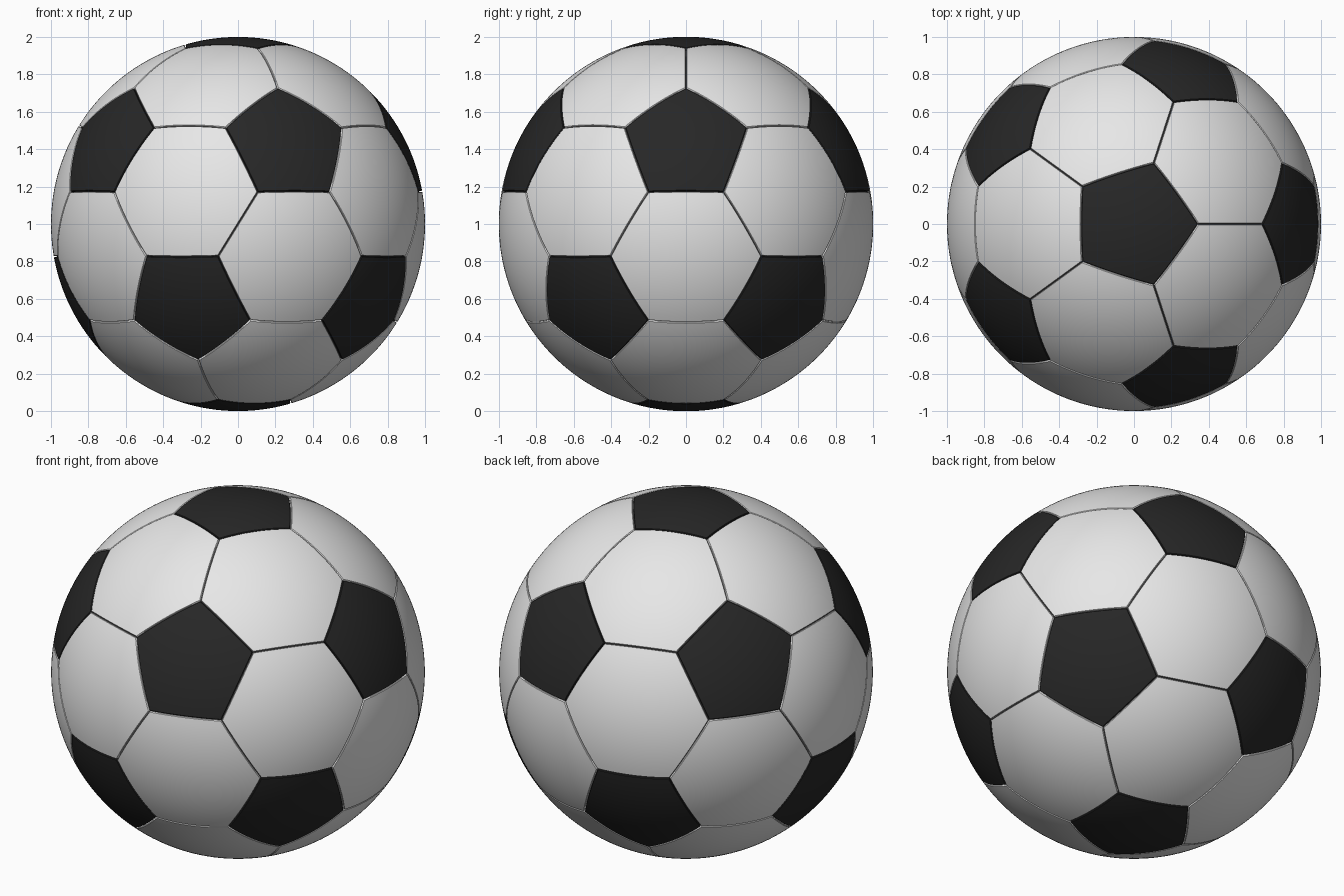
import bpy, bmesh, math
from mathutils import Vector

cube = bpy.data.objects.get("Cube")
if cube:
    bpy.data.objects.remove(cube, do_unlink=True)


def material(name, value, rough):
    mat = bpy.data.materials.new(name)
    mat.use_nodes = True
    colour = (value, value, value, 1)
    mat.diffuse_color = colour
    bsdf = mat.node_tree.nodes["Principled BSDF"]
    bsdf.inputs["Base Color"].default_value = colour
    bsdf.inputs["Roughness"].default_value = rough
    return mat


white = material("white leather", 0.8, 0.5)
black = material("black leather", 0.02, 0.5)
seam = material("dark seam", 0.05, 0.8)

CENTRE = Vector((0, 0, 1))
EDGE = 0.4035      # panel side length on the unit ball
GAP = 0.0025       # half the seam width
LIP = 0.003        # width of the rounded panel edge


def add_object(name, bm, mat):
    mesh = bpy.data.meshes.new(name)
    bm.to_mesh(mesh)
    bm.free()
    mesh.materials.append(mat)
    obj = bpy.data.objects.new(name, mesh)
    obj.location = CENTRE
    bpy.context.collection.objects.link(obj)
    return obj


def panel(name, corners, mat):
    """Curved leather panel with a lip that turns down into the seam."""
    n = len(corners)
    corners = [c.normalized() for c in corners]
    middle = sum(corners, Vector()) / n
    axis = middle.normalized()
    side = (corners[0] - middle).normalized()
    up = axis.cross(side)
    corners.sort(key=lambda c: math.atan2(c.dot(up), c.dot(side)))
    apothem = EDGE / 2 / math.tan(math.pi / n)
    shrink = 1 - (GAP + LIP) / apothem

    # Fan of triangles, subdivided and blown up onto the ball
    bm = bmesh.new()
    hub = bm.verts.new(middle)
    ring = [bm.verts.new(middle + (c - middle) * shrink) for c in corners]
    for i in range(n):
        bm.faces.new((hub, ring[i], ring[(i + 1) % n]))
    bmesh.ops.subdivide_edges(bm, edges=bm.edges[:], cuts=11, use_grid_fill=True)
    for v in bm.verts:
        v.co.normalize()

    # Rounded lip, then the wall of the seam
    for spread, radius in ((LIP / apothem, 0.996), (0, 0.975)):
        rim = [e for e in bm.edges if e.is_boundary]
        new = bmesh.ops.extrude_edge_only(bm, edges=rim)["geom"]
        for v in new:
            if isinstance(v, bmesh.types.BMVert):
                out = v.co - axis * v.co.dot(axis)
                v.co = (v.co + out * spread).normalized() * radius
    bmesh.ops.recalc_face_normals(bm, faces=bm.faces[:])
    bm.verts.ensure_lookup_table()
    bm.normal_update()
    if bm.verts[0].normal.dot(axis) < 0:
        bmesh.ops.reverse_faces(bm, faces=bm.faces[:])
    return add_object(name, bm, mat)


# Twelve pentagon centres: two poles and two staggered rings of five
z = 1 / math.sqrt(5)
points = [Vector((0, 0, 1)), Vector((0, 0, -1))]
for k in range(5):
    for start, height in ((0, z), (36, -z)):
        a = math.radians(start + 72 * k)
        points.append(Vector((2 * z * math.cos(a), 2 * z * math.sin(a), height)))


def near(i, j):
    return i != j and (points[i] - points[j]).length < 1.1


def third(i, j):
    return (points[i] * 2 + points[j]) / 3


parts = []
count = len(points)

# Black pentagons
for i in range(count):
    corners = [third(i, j) for j in range(count) if near(i, j)]
    parts.append(panel(f"pentagon_panel_{i + 1}", corners, black))

# White hexagons, one between every three neighbouring pentagons
for i in range(count):
    for j in range(i + 1, count):
        for k in range(j + 1, count):
            if near(i, j) and near(j, k) and near(i, k):
                trio = (i, j, k)
                corners = [third(a, b) for a in trio for b in trio if a != b]
                parts.append(panel(f"hexagon_panel_{len(parts) - count + 1}", corners, white))

# Dark inner ball that shows through the seams
bm = bmesh.new()
bmesh.ops.create_icosphere(bm, subdivisions=5, radius=0.985)
parts.append(add_object("seam_core", bm, seam))

# Smooth shading with crisp panel edges
bpy.ops.object.select_all(action="DESELECT")
for obj in parts:
    obj.select_set(True)
bpy.context.view_layer.objects.active = parts[0]
bpy.ops.object.shade_smooth_by_angle(angle=math.radians(30))
